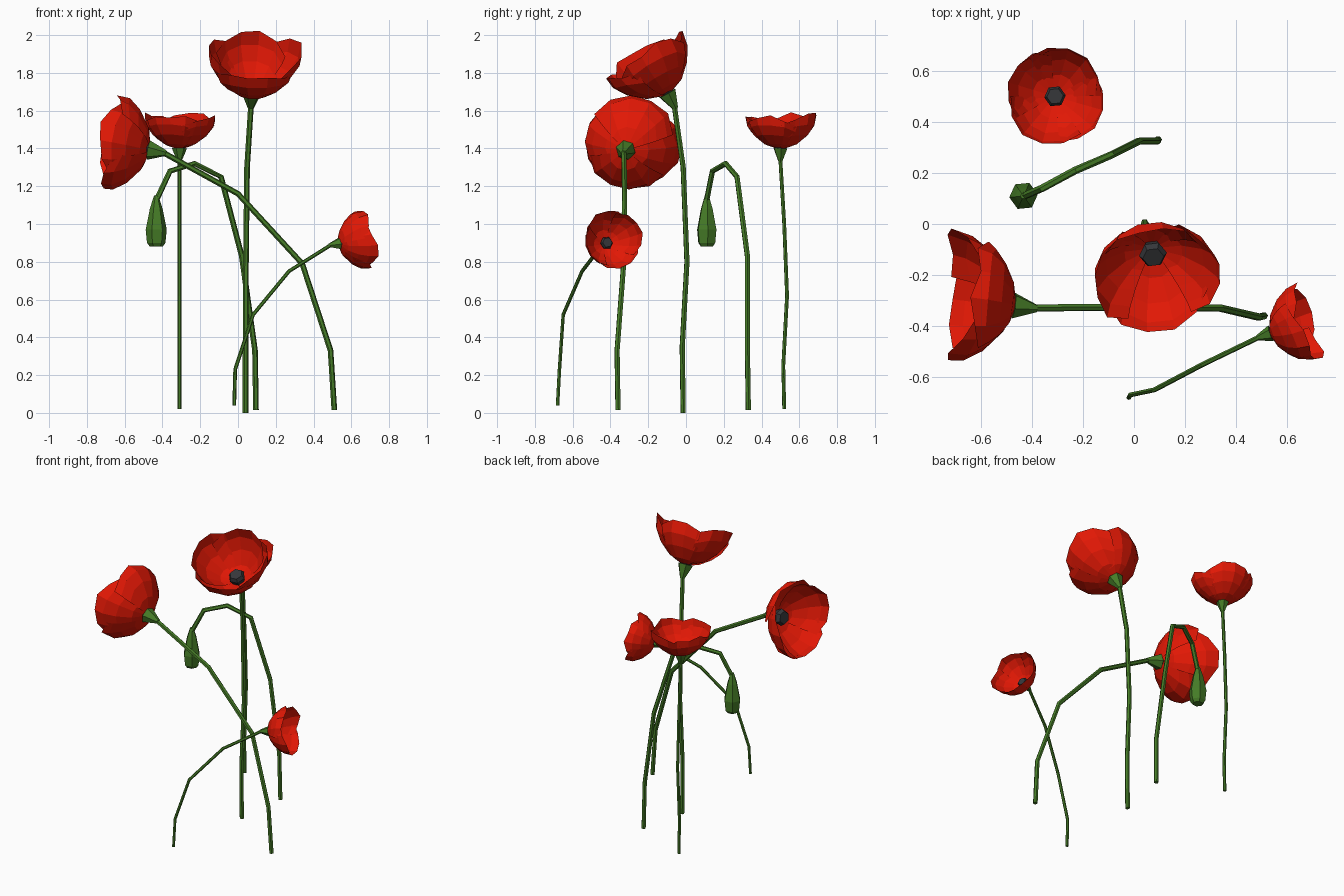
import bpy, bmesh, math, random
from mathutils import Vector

if "Cube" in bpy.data.objects:
    bpy.data.objects.remove(bpy.data.objects["Cube"])

random.seed(4)


def material(name, rgb):
    m = bpy.data.materials.new(name)
    m.diffuse_color = (*rgb, 1)
    m.use_nodes = True
    m.node_tree.nodes["Principled BSDF"].inputs["Base Color"].default_value = m.diffuse_color
    return m


RED = material("poppy red", (0.76, 0.009, 0.0015))
GREEN = material("stem green", (0.06, 0.2, 0.02))
DARK = material("charcoal", (0.036, 0.038, 0.042))


def finish(bm, name, mat):
    me = bpy.data.meshes.new(name)
    bm.to_mesh(me)
    bm.free()
    me.materials.append(mat)
    ob = bpy.data.objects.new(name, me)
    bpy.context.collection.objects.link(ob)
    return ob


def loft(name, points, radii, mat, sides=6):
    """Closed tube through points, one radius per point."""
    pts = [Vector(p) for p in points]
    bm = bmesh.new()
    rings = []
    normal = Vector((1, 0.1, 0.05))
    for i, p in enumerate(pts):
        t = (pts[min(i + 1, len(pts) - 1)] - pts[max(i - 1, 0)]).normalized()
        if abs(normal.normalized().dot(t)) > 0.95:
            normal = Vector((0, 1, 0.1))
        normal = (normal - t * normal.dot(t)).normalized()
        side = t.cross(normal)
        angles = [2 * math.pi * k / sides for k in range(sides)]
        rings.append([bm.verts.new(p + radii[i] * (normal * math.cos(a) + side * math.sin(a)))
                      for a in angles])
    for a, b in zip(rings, rings[1:]):
        for k in range(sides):
            n = (k + 1) % sides
            bm.faces.new((a[k], a[n], b[n], b[k]))
    bm.faces.new(rings[0][::-1])
    bm.faces.new(rings[-1])
    return finish(bm, name, mat)


# petal profile: radius and height along the flower axis
PROFILE = [(0.012, 0.0), (0.115, 0.035), (0.195, 0.10), (0.242, 0.17), (0.255, 0.235)]


def profile_at(t):
    f = max(0, min(t, 1)) * (len(PROFILE) - 1)
    i = min(int(f), len(PROFILE) - 2)
    (r0, h0), (r1, h1) = PROFILE[i], PROFILE[i + 1]
    return r0 + (r1 - r0) * (f - i), h0 + (h1 - h0) * (f - i)


def petal(name, base, rot, turn, size, depth, width, outer):
    """Cupped petal sheet with a rounded, slightly uneven rim."""
    cols, rows = 5, 4
    half = math.radians(62 if outer else 57)
    bm = bmesh.new()
    grid = []
    for j in range(rows + 1):
        row = []
        for i in range(cols + 1):
            u = 2 * i / cols - 1
            reach = 1 - 0.22 * abs(u) ** 2.5
            r, h = profile_at(j / rows * reach)
            r *= (1.0 if outer else 0.96) * width * (1 - 0.03 * u * u)
            h = h * depth + (0 if outer else 0.005)
            if j == rows:
                h += random.uniform(-0.022, 0.015)
                r *= random.uniform(0.95, 1.02)
            a = turn + u * half
            row.append(bm.verts.new(base + rot @ Vector((r * math.cos(a), r * math.sin(a), h)) * size))
        grid.append(row)
    for a, b in zip(grid, grid[1:]):
        for i in range(cols):
            bm.faces.new((a[i], a[i + 1], b[i + 1], b[i]))
    finish(bm, name, RED)


def flower(label, base, axis, size, stem, stem_r, depths, widths=(1, 1, 1, 1), roll=0.0):
    base, axis = Vector(base), Vector(axis).normalized()
    rot = axis.to_track_quat('Z', 'Y')
    end = base - axis * 0.07 * size
    # stem, then the green cup under the petals
    loft(label + "_stem", stem + [end], [stem_r] * (len(stem) + 1), GREEN)
    loft(label + "_cup", [base + axis * d * size for d in (-0.085, -0.01, 0.008)],
         [stem_r, 0.045 * size, 0.052 * size], GREEN)
    # dark seed pod
    loft(label + "_seed_pod", [base + axis * d * size for d in (0.008, 0.05, 0.075)],
         [0.04 * size, 0.055 * size, 0.042 * size], DARK)
    # two outer and two inner petals
    for k in range(4):
        petal(f"{label}_petal_{k + 1}", base, rot, roll + k * math.pi / 2, size,
              depths[k], widths[k], k % 2 == 1)


flower("tall_flower", (0.072, -0.095, 1.685), (0.05, -0.48, 0.88), 1.0,
       [(0.04, -0.015, 0), (0.04, -0.02, 0.35), (0.042, 0.005, 0.8), (0.048, -0.015, 1.3)],
       0.015, (1.15, 1.08, 1.15, 1.0), (1.06, 0.9, 1.02, 1.0))

flower("left_flower", (-0.465, -0.32, 1.39), (-0.96, 0.13, 0.17), 1.02,
       [(0.51, -0.36, 0.015), (0.49, -0.365, 0.33), (0.34, -0.33, 0.79), (0.0, -0.325, 1.16)],
       0.015, (1.0, 0.9, 1.15, 0.92), (1.02, 1.03, 1.05, 0.97), roll=0.25)

flower("back_flower", (-0.31, 0.50, 1.395), (0.01, 0.01, 1), 0.77,
       [(-0.31, 0.52, 0.02), (-0.31, 0.515, 0.25), (-0.31, 0.535, 0.62), (-0.31, 0.52, 1.0)],
       0.011, (1.0, 1.0, 0.95, 1.02), (1.05, 1.0, 1.05, 1.0), roll=0.3)

flower("small_flower", (0.532, -0.43, 0.895), (0.92, 0.3, 0.15), 0.63,
       [(-0.02, -0.68, 0.04), (-0.015, -0.67, 0.23), (0.08, -0.65, 0.52), (0.27, -0.55, 0.75)],
       0.010, (1.1, 1.0, 1.1, 1.05), (1.03, 1.0, 1.03, 1.0), roll=0.4)

# nodding bud
loft("bud_stem", [(0.095, 0.33, 0.015), (0.09, 0.325, 0.33), (0.02, 0.325, 0.83),
                  (-0.09, 0.27, 1.25), (-0.23, 0.21, 1.32), (-0.36, 0.14, 1.28),
                  (-0.43, 0.11, 1.13)], [0.015] * 7, GREEN)
loft("bud", [(-0.433, 0.11, z) for z in (1.15, 1.08, 0.97, 0.90, 0.88)],
     [0.012, 0.034, 0.056, 0.049, 0.034], GREEN)
